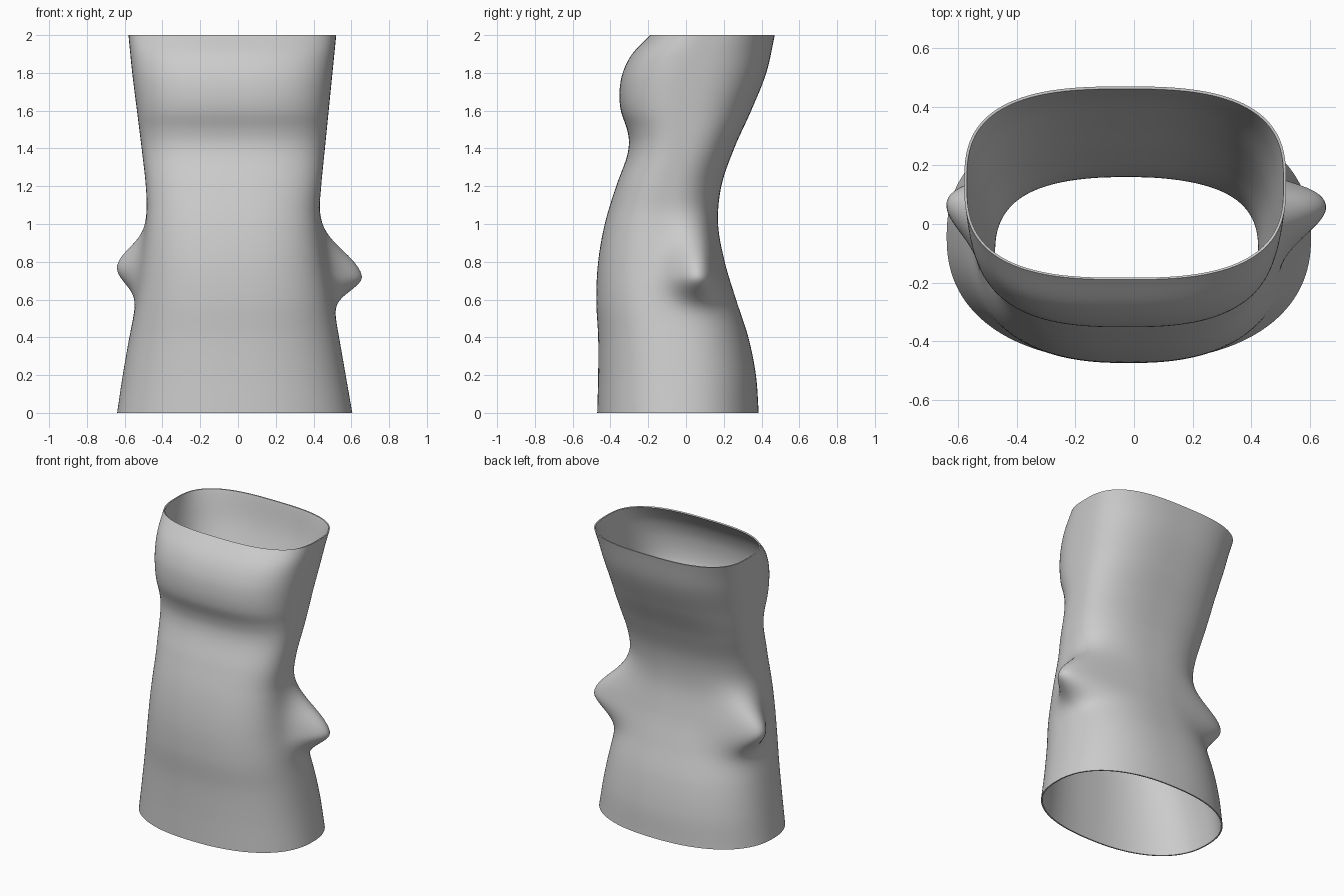
import bpy, bmesh, math

if "Cube" in bpy.data.objects:
    bpy.data.objects.remove(bpy.data.objects["Cube"])

# Silhouette profiles: (z, value)
LEFT = [(0, -.64), (.2, -.61), (.4, -.575), (.6, -.535), (.8, -.505), (1.05, -.483),
        (1.2, -.488), (1.4, -.51), (1.6, -.535), (1.8, -.56), (2, -.58)]
RIGHT = [(0, .605), (.2, .57), (.4, .535), (.6, .498), (.8, .46), (1.05, .43),
         (1.2, .44), (1.4, .46), (1.6, .48), (1.8, .50), (2, .52)]
FRONT = [(0, -.47), (.2, -.465), (.4, -.465), (.6, -.475), (.8, -.465), (1, -.43), (1.2, -.37),
         (1.35, -.315), (1.43, -.302), (1.5, -.312), (1.6, -.345), (1.7, -.352),
         (1.8, -.335), (1.9, -.285), (2, -.19)]
BACK = [(0, .385), (.2, .37), (.4, .33), (.6, .265), (.8, .205), (1, .17), (1.2, .187),
        (1.4, .255), (1.6, .345), (1.8, .425), (2, .47)]


def sample(p, z):
    """Smooth cubic interpolation of a profile."""
    i = 0
    while i < len(p) - 2 and z > p[i + 1][0]:
        i += 1

    def slope(k):
        a, b = p[max(k - 1, 0)], p[min(k + 1, len(p) - 1)]
        return (b[1] - a[1]) / (b[0] - a[0])
    h = p[i + 1][0] - p[i][0]
    t = (z - p[i][0]) / h
    return ((2*t**3 - 3*t**2 + 1) * p[i][1] + (t**3 - 2*t*t + t) * h * slope(i)
            + (3*t*t - 2*t**3) * p[i + 1][1] + (t**3 - t*t) * h * slope(i + 1))


def bell(v, peak, below, above):
    s = below if v < peak else above
    return math.exp(-0.5 * ((v - peak) / s) ** 2)


def point(z, a):
    l, r, f, b = (sample(p, z) for p in (LEFT, RIGHT, FRONT, BACK))
    e = 2 / (2.3 + 0.25 * z)
    c, s = math.cos(a), math.sin(a)
    u = math.copysign(abs(c) ** e, c)
    v = math.copysign(abs(s) ** e, s)
    x = (l + r) / 2 + u * (r - l) / 2
    y = (f + b) / 2 + v * (b - f) / 2
    # side bulges near the back corners
    w = min(max((abs(u) - .25) / .6, 0), 1)
    w = w * w * (3 - 2 * w)
    if u > 0:
        x += .235 * w * bell(z, .73, .085, .15) * bell(y, .09, .11, .09)
    else:
        x -= .205 * w * bell(z, .78, .10, .12) * bell(y, .12, .12, .09)
    return x, y, z


# Thin sleeve lofted through rounded sections
N, RINGS = 144, 120
bm = bmesh.new()
rings = [[bm.verts.new(point(2 * k / RINGS, 2 * math.pi * j / N)) for j in range(N)]
         for k in range(RINGS + 1)]
for lo, hi in zip(rings, rings[1:]):
    for j in range(N):
        n = (j + 1) % N
        bm.faces.new((lo[j], lo[n], hi[n], hi[j]))
mesh = bpy.data.meshes.new("sleeve")
bm.to_mesh(mesh)
bm.free()
sleeve = bpy.data.objects.new("sleeve", mesh)
bpy.context.collection.objects.link(sleeve)

# Wall thickness inward
wall = sleeve.modifiers.new("wall", 'SOLIDIFY')
wall.thickness = .009
wall.offset = -1

bpy.context.view_layer.objects.active = sleeve
sleeve.select_set(True)
bpy.ops.object.modifier_apply(modifier="wall")
# Trim the rims flat
for vert in sleeve.data.vertices:
    vert.co.z = min(max(vert.co.z, 0), 2)
bpy.ops.object.shade_smooth_by_angle(angle=math.radians(40))
